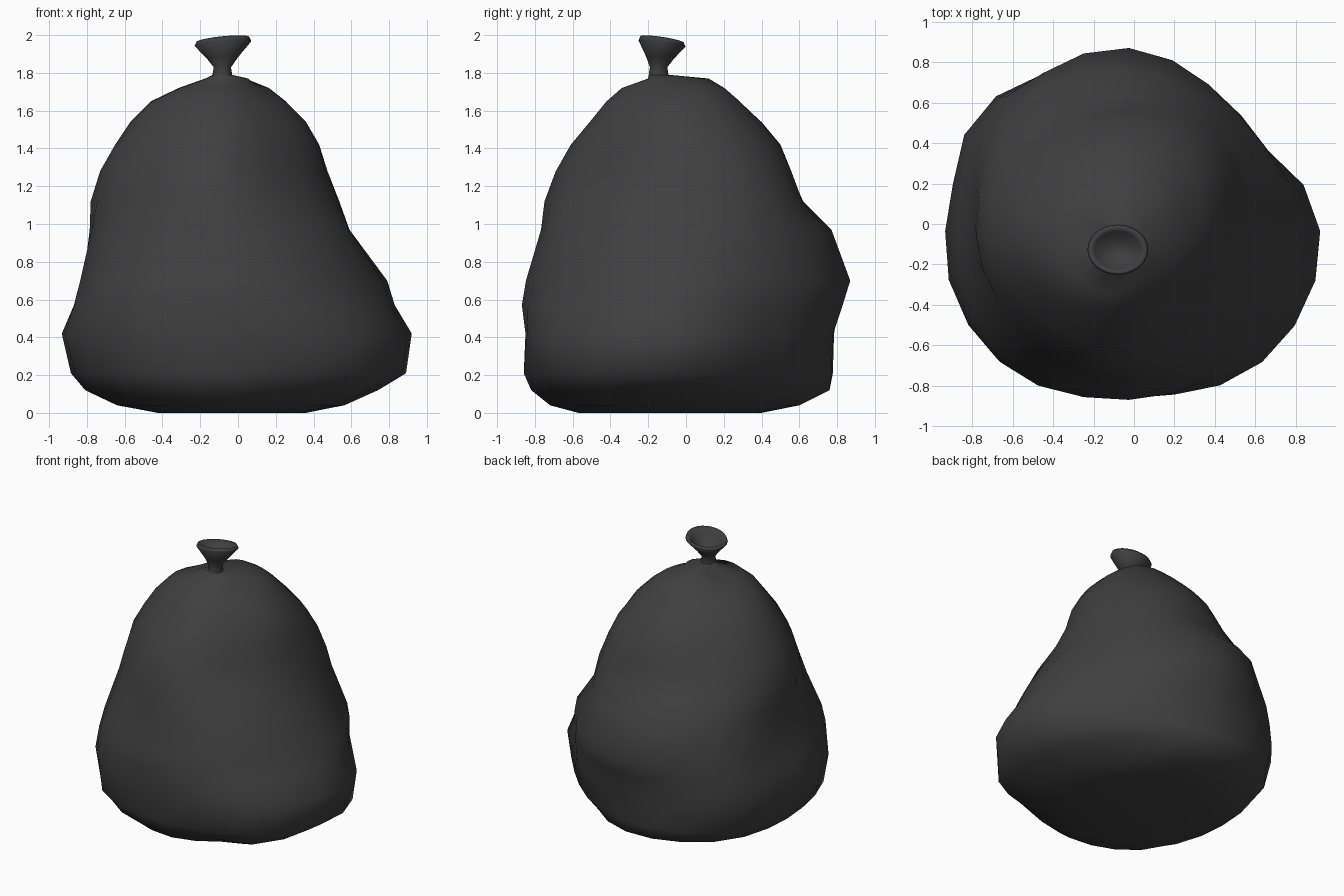
import bpy, bmesh, math
from mathutils import Vector

cube = bpy.data.objects.get("Cube")
if cube:
    bpy.data.objects.remove(cube)

SIDES = 24

# One dark plastic colour
plastic = bpy.data.materials.new("dark_grey_plastic")
plastic.use_nodes = True
colour = (0.05, 0.05, 0.05, 1)
plastic.diffuse_color = colour
shader = plastic.node_tree.nodes["Principled BSDF"]
shader.inputs["Base Color"].default_value = colour
shader.inputs["Roughness"].default_value = 0.7

# Sack outline in hundredths: height, then reach in eight compass directions
# (left, left-back, back, right-back, right, right-front, front, left-front)
OUTLINE = [
    (0, 36, 36, 40, 42, 42, 55, 57, 46),
    (4, 56, 47, 60, 62, 64, 74, 72, 68),
    (12, 73, 63, 76, 83, 81, 86, 82, 86),
    (21, 89, 73, 77, 89, 89, 93, 86, 92),
    (42, 92, 76, 78, 93, 95, 95, 85, 93),
    (57, 83, 76, 83, 92, 88, 95, 87, 85),
    (70, 79, 75, 87, 90, 84, 92, 85, 79),
    (97, 59, 65, 77, 82, 79, 81, 77, 70),
    (112, 53, 61, 62, 73, 78, 76, 75, 60),
    (128, 46, 55, 55, 62, 73, 71, 69, 51),
    (142, 43, 47, 50, 54, 65, 64, 61, 45),
    (154, 36, 37, 40, 45, 57, 56, 51, 38),
    (165, 25, 27, 28, 35, 46, 48, 42, 30),
    (172, 15, 19, 20, 24, 31, 38, 34, 20),
    (177, 4, 5, 12, 13, 14, 23, 20, 13),
]

# Soft dents in the plastic: position, radius, depth
DENTS = [
    (Vector((0.3, -0.74, 0.1)), 0.16, 0.1),
    (Vector((0.3, -0.55, 1.15)), 0.25, 0.02),
    (Vector((-0.8, 0.1, 0.75)), 0.18, 0.03),
    (Vector((-0.3, -0.8, 0.75)), 0.2, 0.02),
    (Vector((-0.9, 0.12, 0.38)), 0.16, 0.05),
    (Vector((0.72, 0.4, 0.4)), 0.2, 0.05),
    (Vector((-0.42, 0.76, 0.6)), 0.2, 0.04),
]


def around():
    return [math.tau * i / SIDES for i in range(SIDES)]


def smooth_between(values, t):
    """Closed Catmull-Rom interpolation through the values."""
    i, f = int(t), t - int(t)
    a, b, c, d = (values[(i + k) % len(values)] for k in (-1, 0, 1, 2))
    return b + 0.5 * f * (c - a + f * (2 * a - 5 * b + 4 * c - d + f * (3 * (b - c) + d - a)))


def sack_ring(row):
    z, *reach = [v / 100 for v in row]
    centre = Vector(((reach[0] - reach[4]) / 2, (reach[2] - reach[6]) / 2, z))
    radii = []
    for k, r in enumerate(reach):
        a = math.tau * k / 8
        radii.append(r - centre.x * math.cos(a) - centre.y * math.sin(a))
    ring = []
    for a in around():
        out = Vector((math.cos(a), math.sin(a), 0))
        p = centre + out * smooth_between(radii, a / math.tau * 8)
        for spot, size, depth in DENTS:
            p -= out * depth * math.exp(-((p - spot).length / size) ** 2)
        ring.append(p)
    return ring


def oval_ring(x, y, z, rx, ry, tilt=0.0):
    """Oval ring whose edge rises toward the front left."""
    return [Vector((x + rx * math.cos(a), y + ry * math.sin(a), z + tilt * math.cos(a + 0.9)))
            for a in around()]


def loft(name, rings, cap_start=False, cap_end=False):
    bm = bmesh.new()
    loops = [[bm.verts.new(p) for p in ring] for ring in rings]
    for low, high in zip(loops, loops[1:]):
        for i in range(SIDES):
            j = (i + 1) % SIDES
            bm.faces.new((low[i], low[j], high[j], high[i]))
    if cap_start:
        bm.faces.new(loops[0][::-1])
    if cap_end:
        bm.faces.new(loops[-1])
    mesh = bpy.data.meshes.new(name)
    bm.to_mesh(mesh)
    bm.free()
    mesh.materials.append(plastic)
    mesh.shade_smooth()
    obj = bpy.data.objects.new(name, mesh)
    bpy.context.collection.objects.link(obj)
    return obj


# Sack body, closed underneath and gathered into the neck
gather = oval_ring(-0.083, -0.145, 1.79, 0.052, 0.052)
loft("sack_body", [sack_ring(row) for row in OUTLINE] + [gather], cap_start=True)

# Tied neck flaring into an open mouth, then folding back inside
loft("tied_neck", [
    gather,
    oval_ring(-0.083, -0.145, 1.83, 0.046, 0.046),
    oval_ring(-0.081, -0.138, 1.88, 0.083, 0.073, 0.008),
    oval_ring(-0.08, -0.127, 1.955, 0.15, 0.124, 0.02),
    oval_ring(-0.08, -0.127, 1.977, 0.14, 0.115, 0.022),
    oval_ring(-0.08, -0.13, 1.95, 0.115, 0.095, 0.018),
    oval_ring(-0.08, -0.135, 1.91, 0.075, 0.06, 0.008),
    oval_ring(-0.08, -0.138, 1.89, 0.03, 0.03),
], cap_end=True)
